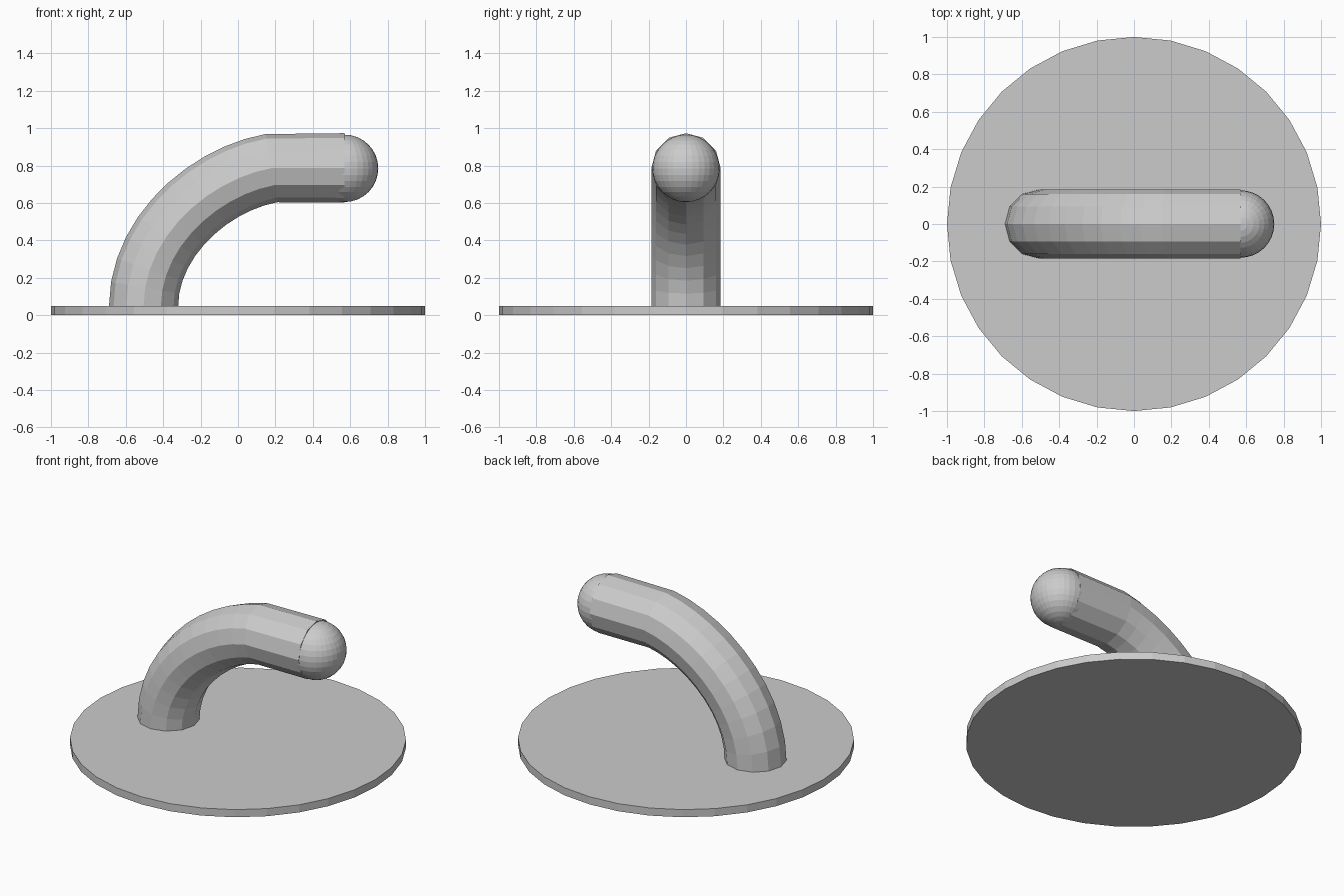
import bpy, bmesh, math
from mathutils import Vector

if "Cube" in bpy.data.objects:
    bpy.data.objects.remove(bpy.data.objects["Cube"])


def finish(bm, name):
    bmesh.ops.recalc_face_normals(bm, faces=bm.faces)
    me = bpy.data.meshes.new(name)
    bm.to_mesh(me)
    bm.free()
    ob = bpy.data.objects.new(name, me)
    bpy.context.collection.objects.link(ob)
    return ob


# round base plate
bpy.ops.mesh.primitive_cylinder_add(vertices=32, radius=1, depth=0.05, location=(0, 0, 0.025))
bpy.context.object.name = "base_plate"

# bent arm: 12-sided rings along a quarter bend, then a straight run
R, SIDES, STEPS = 0.185, 12, 11
slope = math.radians(10)
p0, p3 = Vector((-0.505, 0, 0.045)), Vector((0.178, 0, 0.786))
p1 = p0 + Vector((0, 0, 0.38))
p2 = p3 - 0.33 * Vector((math.cos(slope), 0, math.sin(slope)))
rings = []
for i in range(STEPS + 1):
    t = i / STEPS
    u = 1 - t
    pos = u**3 * p0 + 3 * u * u * t * p1 + 3 * u * t * t * p2 + t**3 * p3
    tan = u * u * (p1 - p0) + 2 * u * t * (p2 - p1) + t * t * (p3 - p2)
    rings.append((pos, tan.normalized()))
rings.append((Vector((0.57, 0, 0.788)), Vector((1, 0, 0))))

bm = bmesh.new()
loops = []
for pos, tan in rings:
    out = Vector((-tan.z, 0, tan.x))
    loops.append([bm.verts.new(pos + R * (math.cos(a) * out + math.sin(a) * Vector((0, 1, 0))))
                  for a in (2 * math.pi * k / SIDES for k in range(SIDES))])
for a, b in zip(loops, loops[1:]):
    for k in range(SIDES):
        n = (k + 1) % SIDES
        bm.faces.new((a[k], a[n], b[n], b[k]))
bm.faces.new(loops[0])
bm.faces.new(loops[-1])
finish(bm, "bent_arm")

# ball tip
bpy.ops.mesh.primitive_uv_sphere_add(segments=32, ring_count=16, radius=0.18, location=(0.57, 0, 0.785))
bpy.context.object.name = "ball_tip"
